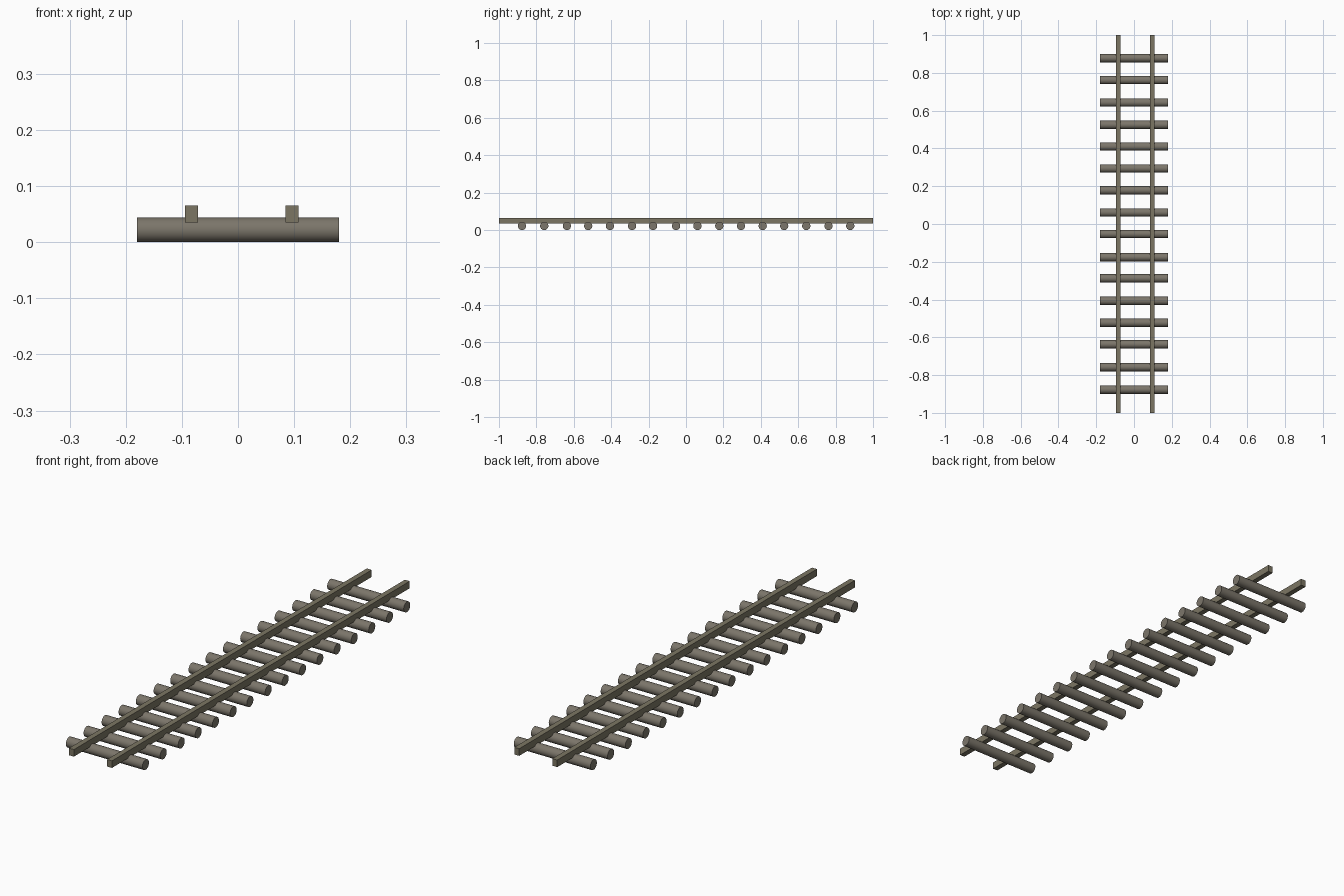
import bpy
import math

if "Cube" in bpy.data.objects:
    bpy.data.objects.remove(bpy.data.objects["Cube"])


def make_material(name, color):
    mat = bpy.data.materials.new(name)
    mat.diffuse_color = color
    mat.use_nodes = True
    mat.node_tree.nodes["Principled BSDF"].inputs["Base Color"].default_value = mat.diffuse_color
    return mat


wood = make_material("weathered_wood", (0.20, 0.18, 0.145, 1))
metal = make_material("dull_metal", (0.20, 0.18, 0.125, 1))

# Round log sleepers, hand-laid with slightly uneven spacing
SLEEPER_Y = [-0.877, -0.758, -0.637, -0.523, -0.407, -0.288, -0.176, -0.053,
             0.061, 0.178, 0.294, 0.410, 0.525, 0.643, 0.762, 0.878]
RADIUS = 0.022
for i, y in enumerate(SLEEPER_Y):
    bpy.ops.mesh.primitive_cylinder_add(vertices=32, radius=RADIUS, depth=0.36,
                                        location=(0, y, RADIUS),
                                        rotation=(0, math.pi / 2, 0))
    sleeper = bpy.context.object
    sleeper.name = f"sleeper_{i + 1:02d}"
    bpy.ops.object.shade_smooth_by_angle(angle=math.radians(30))
    sleeper.data.materials.append(wood)

# Square-section rails, let slightly into the sleepers
for name, x in (("left_rail", -0.083), ("right_rail", 0.096)):
    bpy.ops.mesh.primitive_cube_add(size=1, location=(x, 0, 0.0505))
    rail = bpy.context.object
    rail.name = name
    rail.scale = (0.023, 2.0, 0.030)
    bpy.ops.object.transform_apply(location=False, rotation=False, scale=True)
    rail.data.materials.append(metal)
